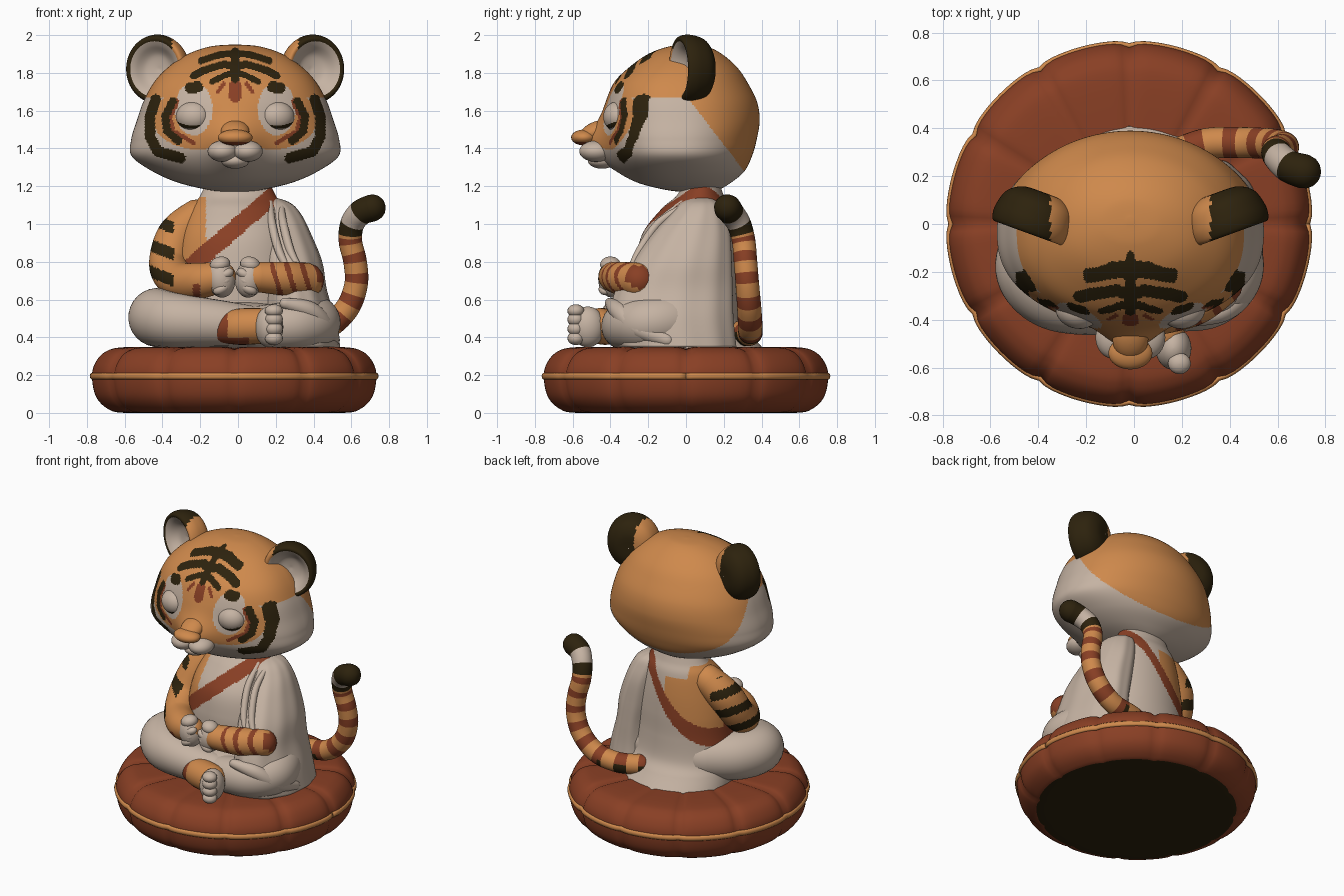
import bpy, bmesh, math
from mathutils import Vector, Matrix, Euler

if "Cube" in bpy.data.objects:
    bpy.data.objects.remove(bpy.data.objects["Cube"])

BEIGE, ORANGE, RUST, DARK = range(4)
MATS = []
for name, col in (("warm beige", (0.56, 0.45, 0.365)), ("tiger orange", (0.62, 0.25, 0.072)),
                  ("rust red", (0.25, 0.05, 0.018)), ("dark brown", (0.026, 0.016, 0.004))):
    m = bpy.data.materials.new(name)
    m.diffuse_color = (*col, 1)
    m.use_nodes = True
    m.node_tree.nodes["Principled BSDF"].inputs["Base Color"].default_value = m.diffuse_color
    MATS.append(m)
CX = -0.015  # head centre line


def spline(pts, t):
    """Catmull-Rom through tuples of any length."""
    s = t * (len(pts) - 1)
    i = min(int(s), len(pts) - 2)
    f = s - i
    quad = pts[max(i - 1, 0)], pts[i], pts[i + 1], pts[min(i + 2, len(pts) - 1)]
    return [.5 * (2*q + (r-p)*f + (2*p-5*q+4*r-w)*f*f + (3*q-p-3*r+w)*f**3) for p, q, r, w in zip(*quad)]


def skin(name, rings, paint):
    """Skin rings of points; paint is a colour or rule(centre, fraction along)."""
    n, k = len(rings[0]), len(rings)
    faces = [(i*n+j, i*n+(j+1) % n, (i+1)*n+(j+1) % n, (i+1)*n+j) for i in range(k-1) for j in range(n)]
    faces += [tuple(reversed(range(n))), tuple(range((k-1)*n, k*n))]
    me = bpy.data.meshes.new(name)
    me.from_pydata([p for r in rings for p in r], [], faces)
    for m in MATS:
        me.materials.append(m)
    for f in me.polygons:
        f.use_smooth = True
        f.material_index = paint(f.center, min(f.index // n / (k-1), 1)) if callable(paint) else paint
    bm = bmesh.new()
    bm.from_mesh(me)
    bmesh.ops.recalc_face_normals(bm, faces=bm.faces)
    bm.to_mesh(me)
    bm.free()
    ob = bpy.data.objects.new(name, me)
    bpy.context.collection.objects.link(ob)
    return ob


def loft(name, rows, paint, m=60, n=72, fold=0, front=1, bump=lambda x, z: 0):
    """Rows are (z, centre x, half width, front y, back y); front < 1 squares the front."""
    rings = []
    for i in range(m + 1):
        z, cx, w, yf, yb = spline(rows, i / m)
        ring = []
        for j in range(n):
            a = math.tau * (j + .5) / n
            k = 1 + fold * math.sin(11 * a)
            x, s = cx + w*k*math.cos(a), math.sin(a)
            y = s if s > 0 else -(-s) ** front
            ring.append(Vector((x, (yf+yb)/2 + (yb-yf)/2*k*y + min(s, 0)*bump(x, z), z)))
        rings.append(ring)
    return skin(name, rings, paint)


def tube(name, path, paint, m=48, n=28):
    """Round-ended tube; path points are (x, y, z, radius)."""
    pts = [spline(path, i / m) for i in range(m + 1)]
    P = [Vector(q[:3]) for q in pts]
    side, frames = Vector((.1, .2, 1)), []
    for i in range(m + 1):
        t = (P[min(i+1, m)] - P[max(i-1, 0)]).normalized()
        side = (side - t * side.dot(t)).normalized()
        frames.append((P[i], t, side, t.cross(side), pts[i][3]))
    caps = (25, 45, 65, 85)
    stations = [(0, -a) for a in reversed(caps)] + [(i, 0) for i in range(m+1)] + [(m, a) for a in caps]
    rings = []
    for i, a in stations:
        p, t, u, v, r = frames[i]
        a = math.radians(a)
        rings.append([p + t*r*math.sin(a) + (u*math.cos(b) + v*math.sin(b))*r*math.cos(a)
                      for b in (math.tau*j/n for j in range(n))])
    return skin(name, rings, paint)


def blob(name, loc, radii, paint, rot=(0, 0, 0), m=20, n=32):
    M = Matrix.LocRotScale(Vector(loc), Euler([math.radians(r) for r in rot]), Vector(radii))
    rings = []
    for i in range(m + 1):
        a = math.radians(-89 + 178 * i / m)
        rings.append([M @ Vector((math.cos(a)*math.cos(b), math.cos(a)*math.sin(b), math.sin(a)))
                      for b in (math.tau*j/n for j in range(n))])
    return skin(name, rings, paint)


# Cushion with twelve tufted lobes and a piping cord
def pinch(a):
    return (1 - abs(math.sin(6 * a))) ** 4


PROFILE = [(.01, 0), (.3, 0), (.58, 0), (.67, .02), (.735, .085), (.757, .19), (.74, .265),
           (.685, .325), (.585, .348), (.3, .348), (.01, .345)]
rings = []
for i in range(71):
    r, z = spline(PROFILE, i / 70)
    ring = []
    for j in range(144):
        a = math.tau * j / 144
        k = r * (1 - .022 * pinch(a))
        ring.append(Vector((k*math.cos(a) - .02, k*math.sin(a), max(z - (.025*pinch(a)*r if z > .2 else 0), 0))))
    rings.append(ring)
skin("cushion", rings, lambda p, v: DARK if p.z < .006 else RUST)
rings = []
for j in range(145):
    a = math.tau * j / 144
    ring = []
    for b in (math.tau * q / 10 for q in range(10)):
        r = .756 * (1 - .015*pinch(a)) + .012*math.cos(b)
        ring.append(Vector((r*math.cos(a) - .02, r*math.sin(a), .195 + .018*math.sin(b))))
    rings.append(ring)
skin("cushion_piping", rings, ORANGE)


# Torso with diagonal sash and bare shoulder; the sash sags across the back
def torso_paint(p, v):
    s = p.z - (.99 + .86 * p.x)
    if p.y > .05:
        s += max(0, .12 * (1 - ((p.x + .13) / .24) ** 2))
    if abs(s) < .06:
        return RUST
    bare = p.x < -.17 if p.y < .08 else p.x < -.15 or (p.z < 1.06 and p.x < 0)
    return ORANGE if s > 0 and p.z < 1.14 and bare else BEIGE


loft("torso_robe", [(.34, 0, .37, -.25, .41), (.42, 0, .365, -.26, .34), (.5, 0, .36, -.27, .285),
                    (.65, 0, .34, -.27, .265), (.8, 0, .33, -.265, .26), (.95, 0, .30, -.23, .25),
                    (1.08, 0, .25, -.13, .23), (1.15, 0, .20, -.05, .20), (1.24, 0, .16, 0, .17)],
     torso_paint, 130, 160)
loft("robe_drape", [(1.14, .17, .03, .04, .12), (1.11, .19, .09, -.03, .18), (1.05, .21, .125, -.09, .21),
                    (.95, .24, .145, -.18, .235), (.8, .275, .17, -.29, .245), (.65, .30, .17, -.37, .25),
                    (.5, .32, .195, -.40, .255), (.35, .325, .215, -.36, .27)], BEIGE, 60, 88, .012)
for k in range(2):
    d = .06 * k
    tube("robe_fold", [(.17+d, -.02, 1.11-d/3, .016), (.18+d, -.15, 1.0, .022), (.22+d, -.25, .85, .022),
                       (.28+d, -.30, .74, .015)], BEIGE, 24, 12)
tube("robe_hem", [(.25, -.40, .58, .03), (.38, -.355, .54, .05), (.47, -.26, .45, .05), (.50, -.1, .385, .04)],
     BEIGE, 24, 16)

# Crossed legs, ankle and foot
tube("left_leg", [(-.2, .08, .5, .15), (-.36, -.05, .5, .16), (-.425, -.19, .505, .155),
                  (-.33, -.3, .49, .145), (-.12, -.34, .475, .125), (.06, -.33, .46, .11)], BEIGE)
tube("right_leg", [(.2, .08, .5, .15), (.35, -.05, .49, .15), (.40, -.2, .475, .14),
                   (.3, -.31, .465, .13), (.1, -.33, .45, .115)], BEIGE)
blob("robe_lap", (0, -.2, .46), (.36, .26, .13), BEIGE)
tube("ankle", [(-.10, -.38, .44, .07), (0, -.42, .455, .095), (.12, -.46, .46, .095)],
     lambda p, v: RUST if p.x < -.055 or (p.z < .40 and p.x < .06) else ORANGE)
blob("foot", (.165, -.52, .455), (.075, .09, .108), BEIGE)
for z, r in ((.395, .036), (.445, .038), (.495, .039), (.54, .035)):
    blob("toe", (.19, -.583, z), (.048, .045, r), BEIGE, m=12, n=16)


# Arms with stripes, clasped hands
def arm_paint(p, v):
    if p.x < -.34 + .25 * max(p.y + .02, 0) and (p.z + .4 * p.x + .03) % .14 < .065:
        return DARK
    return RUST if -.24 < p.x < -.2 and p.z < .68 else ORANGE


tube("left_arm", [(-.22, .07, 1.03, .10), (-.32, .03, .93, .112), (-.365, -.06, .78, .105),
                  (-.31, -.2, .70, .1), (-.2, -.32, .70, .095), (-.09, -.38, .72, .08)], arm_paint, 110, 60)
tube("right_forearm", [(.36, -.25, .70, .095), (.25, -.335, .71, .09), (.1, -.385, .72, .08)],
     lambda p, v: RUST if p.x > .17 and (p.x + .3 * p.z) % .08 < .028 else ORANGE, 60, 36)
for s in (-1, 1):
    blob("hand", (CX + s*.075, -.39, .71), (.075, .075, .10), BEIGE, (0, s*8, 0))
    blob("thumb", (CX + s*.08, -.40, .785), (.055, .055, .042), BEIGE, (0, s*15, 0), 12, 20)
    for k in range(3):
        blob("finger", (CX + s*(.05 + .012*k), -.428, .735 - .04*k), (.045, .035, .028), BEIGE, (0, s*25, 0), 12, 16)


# Curled, ringed tail
def tail_paint(p, v):
    if v > .85 or .69 < v < .755:
        return DARK
    if v > .755:
        return BEIGE
    return (DARK if v < .2 and p.z < .43 else RUST) if (v * 11) % 1 < .45 else ORANGE


tube("tail", [(.15, .28, .42, .065), (.30, .335, .42, .065), (.46, .34, .45, .065), (.575, .335, .55, .064),
              (.625, .325, .68, .062), (.62, .315, .80, .062), (.595, .305, .91, .062), (.605, .28, 1.0, .064),
              (.65, .24, 1.06, .068), (.71, .22, 1.085, .072)], tail_paint, 110, 32)

# Head: painted marks as strokes in the front view (colour, half width, points)
MARKS = [
    (DARK, .018, [(.18, 1.865), (.08, 1.897), (0, 1.905)]),
    (DARK, .020, [(.22, 1.785), (.15, 1.82), (.06, 1.845), (0, 1.835)]),
    (DARK, .016, [(.12, 1.755), (.05, 1.79), (0, 1.80)]),
    (DARK, .024, [(0, 1.91), (0, 1.77)]),
    (RUST, .035, [(0, 1.68), (0, 1.725)]),
    (RUST, .010, [(.06, 1.745), (.09, 1.70)]),
    (DARK, .030, [(.2, 1.725), (.235, 1.72)]),
    (DARK, .028, [(.42, 1.66), (.452, 1.57), (.45, 1.46), (.41, 1.385), (.29, 1.35)]),
    (DARK, .021, [(.33, 1.65), (.37, 1.57), (.36, 1.49), (.30, 1.44)]),
    (RUST, .011, [(.305, 1.65), (.345, 1.56), (.325, 1.49), (.22, 1.43)])]


def near(x, z, pts, w):
    for (ax, az), (bx, bz) in zip(pts, pts[1:]):
        dx, dz = bx - ax, bz - az
        t = max(0, min(1, ((x-ax)*dx + (z-az)*dz) / (dx*dx + dz*dz)))
        if (x-ax-t*dx)**2 + (z-az-t*dz)**2 < w*w:
            return True
    return False


def inside(x, z, cx, cz, rx, rz):
    return ((x-cx)/rx)**2 + ((z-cz)/rz)**2 < 1


def head_paint(p, v):
    x, z = abs(p.x - CX), p.z
    if p.y > 0:
        return ORANGE if z > 1.68 - 1.3 * p.y else BEIGE
    for colour, w, pts in MARKS:
        if near(x, z, pts, w):
            return colour
    if inside(x, z, .22, 1.61, .10, .14):
        return BEIGE
    return ORANGE if z > 1.67 or (x < .09 and z > 1.43) or inside(x, z, .2, 1.56, .235, .165) else BEIGE


HEAD = [(1.165, .02, .04, .10), (1.18, .14, -.10, .17), (1.22, .305, -.25, .24), (1.28, .44, -.34, .31),
        (1.36, .548, -.40, .35), (1.45, .55, -.425, .375), (1.55, .52, -.43, .39), (1.65, .485, -.42, .375),
        (1.75, .43, -.38, .325), (1.83, .355, -.30, .27), (1.90, .25, -.20, .19), (1.94, .13, -.09, .11),
        (1.95, .015, 0, .03)]
loft("head", [(z, CX, w, a, b) for z, w, a, b in HEAD], head_paint, 180, 300, 0, .8,
     lambda x, z: .10 * math.exp(-((x-CX)/.14)**2 - ((z-1.42)/.13)**2))

# Muzzle, nose and closed eyes
blob("chin", (CX, -.445, 1.335), (.075, .075, .042), BEIGE)
blob("nose_bridge", (CX, -.48, 1.49), (.075, .095, .05), ORANGE, (25, 0, 0))
blob("nose", (CX, -.54, 1.458), (.092, .068, .042), lambda p, v: RUST if p.z < 1.432 else ORANGE)
for s in (-1, 1):
    x0 = CX + s * .222
    blob("mouth_pad", (CX + s*.066, -.475, 1.385), (.08, .09, .056), BEIGE)
    blob("eyelid", (x0, -.362, 1.568), (.092, .075, .08),
         lambda p, v: DARK if abs(p.z - 1.512 - 3*(p.x - x0)**2) < .009 else BEIGE, (0, 0, s*15), 44, 48)

# Cupped ears
EAR = [(.004, .115), (.085, .11), (.145, .07), (.168, 0), (.165, -.05), (.148, -.068),
       (.118, -.05), (.07, -.005), (.004, .01)]
for s in (-1, 1):
    M = Matrix.Translation((CX + s*.405, .025, 1.82)) @ Matrix.Rotation(math.radians(s*20), 4, 'Z')
    rings = []
    for i in range(51):
        r, d = spline(EAR, i / 50)
        rings.append([M @ Vector((r*math.cos(b), d, 1.08*r*math.sin(b)))
                      for b in (math.tau*j/64 for j in range(64))])
    skin("ear", rings, lambda p, v: BEIGE if v > .66 else DARK if abs(p.x - CX) > .335 else ORANGE)
